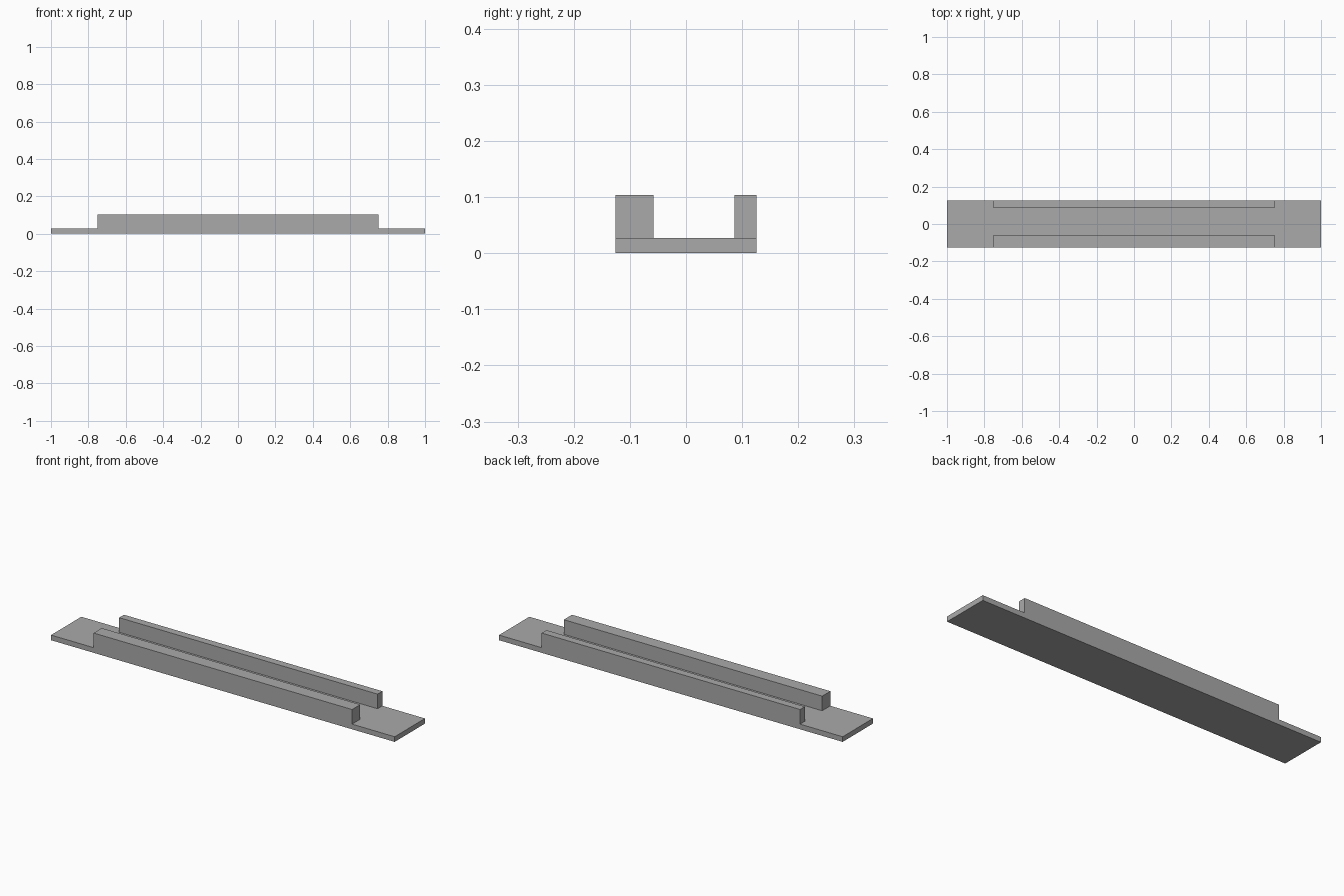
import bpy

cube = bpy.data.objects.get("Cube")
if cube:
    bpy.data.objects.remove(cube, do_unlink=True)

# Single plain grey
grey = bpy.data.materials.new("plain_grey")
grey.use_nodes = True
colour = (0.4, 0.4, 0.4, 1)
grey.diffuse_color = colour
grey.node_tree.nodes["Principled BSDF"].inputs["Base Color"].default_value = colour


def box(name, x, y, z):
    """Add a box spanning the given (low, high) ranges."""
    spans = (x, y, z)
    bpy.ops.mesh.primitive_cube_add(size=1, location=[(a + b) / 2 for a, b in spans])
    obj = bpy.context.object
    obj.name = name
    obj.scale = [b - a for a, b in spans]
    bpy.ops.object.transform_apply(location=False, rotation=False, scale=True)
    obj.data.materials.append(grey)
    return obj


half_width, base_top, rail_top = 0.126, 0.027, 0.104
rail_span = (-0.752, 0.752)

# Flat base plate
box("base_plate", (-1, 1), (-half_width, half_width), (0, base_top))

# Wide front rail and narrow back rail
box("front_rail", rail_span, (-half_width, -0.058), (base_top, rail_top))
box("back_rail", rail_span, (0.086, half_width), (base_top, rail_top))
